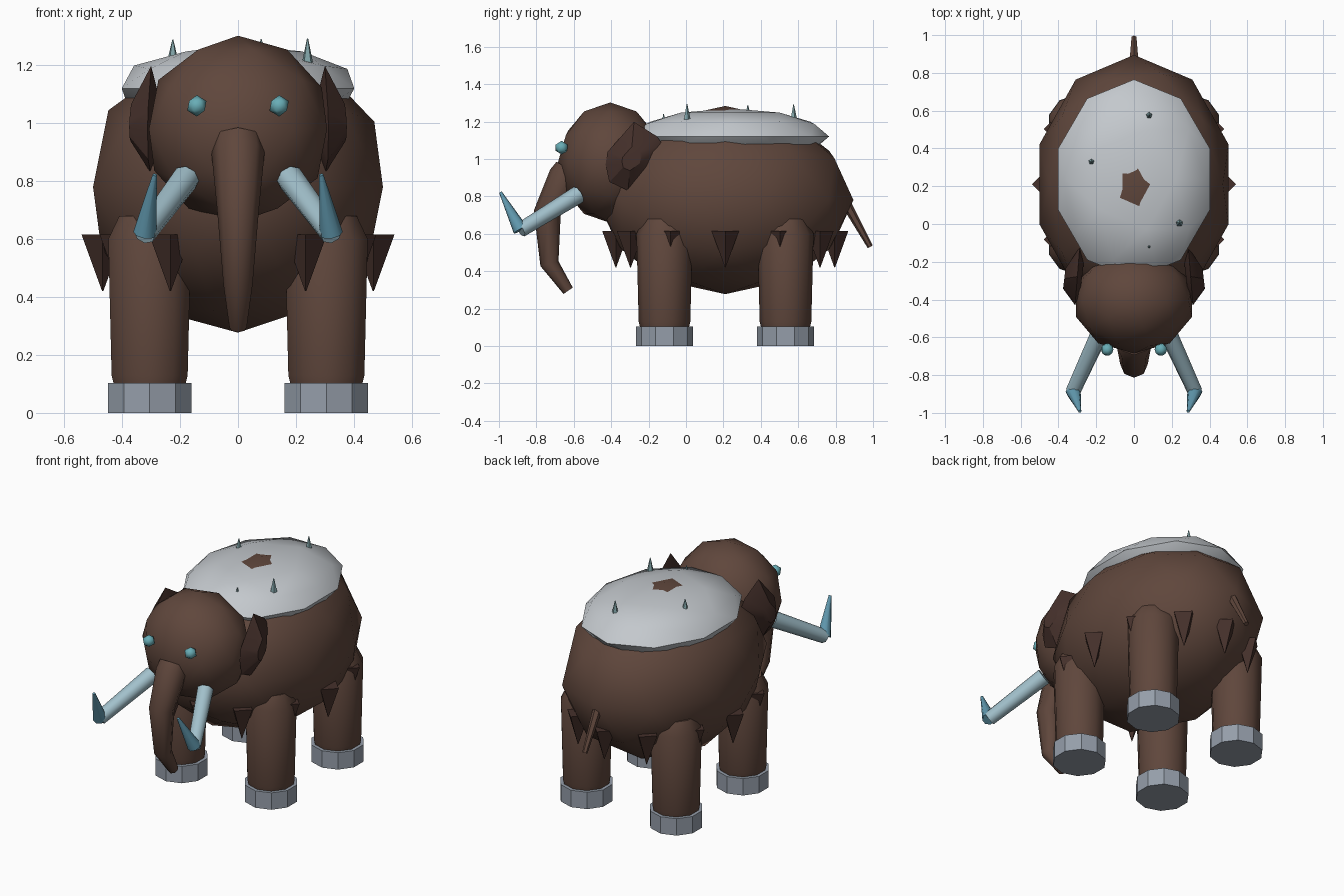
import bpy, bmesh
from math import sin, cos, pi, radians
from mathutils import Vector

if "Cube" in bpy.data.objects:
    bpy.data.objects.remove(bpy.data.objects["Cube"])


def material(name, rgb):
    m = bpy.data.materials.new(name)
    m.diffuse_color = (*rgb, 1)
    m.use_nodes = True
    m.node_tree.nodes["Principled BSDF"].inputs["Base Color"].default_value = m.diffuse_color
    return m


FUR = material("fur", (0.115, 0.062, 0.045))
DARK = material("dark_fur", (0.06, 0.03, 0.024))
FROST = material("frost", (0.55, 0.58, 0.61))
HOOF = material("hoof", (0.30, 0.34, 0.40))
IVORY = material("ivory", (0.36, 0.53, 0.60))
IVORY_TIP = material("ivory_tip", (0.12, 0.32, 0.43))
EYE = material("eye", (0.14, 0.42, 0.47))
ICE = material("ice", (0.22, 0.37, 0.39))


def finish(ob, name, mat, angle):
    ob.name = name
    ob.data.materials.append(mat)
    bpy.ops.object.select_all(action='DESELECT')
    ob.select_set(True)
    bpy.context.view_layer.objects.active = ob
    if angle:
        bpy.ops.object.shade_smooth_by_angle(angle=radians(angle))
    return ob


def from_bmesh(bm, name, mat, angle=0):
    bmesh.ops.recalc_face_normals(bm, faces=bm.faces)
    me = bpy.data.meshes.new(name)
    bm.to_mesh(me)
    bm.free()
    ob = bpy.data.objects.new(name, me)
    bpy.context.collection.objects.link(ob)
    return finish(ob, name, mat, angle)


def ball(name, loc, size, mat, sub=2, angle=40):
    bpy.ops.mesh.primitive_ico_sphere_add(subdivisions=sub, radius=1, location=loc)
    ob = bpy.context.object
    ob.scale = size
    bpy.ops.object.transform_apply(location=False, rotation=False, scale=True)
    return finish(ob, name, mat, angle)


def tube(name, path, radii, sides, mat, angle=50):
    """Closed tube through the path points with one radius per point."""
    pts = [Vector(p) for p in path]
    bm = bmesh.new()
    rings = []
    for i, (p, r) in enumerate(zip(pts, radii)):
        t = (pts[min(i + 1, len(pts) - 1)] - pts[max(i - 1, 0)]).normalized()
        side = (Vector((1, 0, 0)) - t * t.x).normalized()
        up = t.cross(side)
        rings.append([bm.verts.new(p + r * (side * cos(a) + up * sin(a)))
                      for a in (pi / 2 + 2 * pi * k / sides for k in range(sides))])
    for a, b in zip(rings, rings[1:]):
        for k in range(sides):
            n = (k + 1) % sides
            bm.faces.new((a[k], a[n], b[n], b[k]))
    bm.faces.new(rings[0])
    bm.faces.new(rings[-1])
    return from_bmesh(bm, name, mat, angle)


# Body, head and frosty back cover
ball("body", (0, 0.21, 0.78), (0.526, 0.685, 0.503), FUR)
ball("head", (0, -0.405, 0.98), (0.323, 0.28, 0.322), FUR)
ball("back_cover", (0, 0.237, 1.12), (0.422, 0.528, 0.15), FROST)

# Trunk and tail
tube("trunk", [(0, -0.62, 0.94), (0, -0.645, 0.90), (0, -0.742, 0.71), (0, -0.73, 0.44), (0, -0.63, 0.295)],
     [0.085, 0.092, 0.073, 0.05, 0.03], 8, FUR)
tube("tail", [(0, 0.84, 0.79), (0, 0.985, 0.53)], [0.028, 0.015], 6, FUR)

# Legs with hooves
for x in (-0.305, 0.305):
    for y, end in ((-0.115, "front"), (0.532, "rear")):
        tube(end + "_leg", [(x, y, 0.09), (x, y, 0.13), (x, y, 0.60), (x, y, 0.68)],
             [0.128, 0.138, 0.15, 0.11], 10, FUR)
        tube(end + "_hoof", [(x, y, 0), (x, y, 0.104)], [0.152, 0.152], 10, HOOF, 30)

# Ears, eyes and tusks on both sides
EAR = [(-0.278, 1.198), (-0.155, 1.12), (-0.123, 1.075), (-0.16, 0.94),
       (-0.31, 0.83), (-0.41, 0.877), (-0.43, 0.968), (-0.42, 1.037)]
for s in (-1, 1):
    bm = bmesh.new()
    for y, z in EAR:
        bm.verts.new((s * (0.30 - 0.08 * (y + 0.28)), y, z))
        for x, f in ((0.368, 0.35), (0.275, 0.55)):
            cy, cz = -0.29 + f * (y + 0.28), 1.0 + f * (z - 1.01)
            bm.verts.new((s * (x - 0.12 * (cy + 0.28)), cy, cz))
    bmesh.ops.convex_hull(bm, input=bm.verts)
    from_bmesh(bm, "ear", DARK, 30)
    ball("eye", (s * 0.142, -0.665, 1.06), (0.037, 0.037, 0.037), EYE, 1, 50)
    elbow = (s * 0.322, -0.885, 0.62)
    tube("tusk", [(s * 0.18, -0.575, 0.81), elbow], [0.048, 0.04], 8, IVORY)
    tube("tusk_tip", [elbow, (s * 0.287, -0.992, 0.822)], [0.04, 0.008], 8, IVORY_TIP)

# Ice spikes on the back
for x, y, base, tip in ((0.24, 0.005, 1.19, 1.293), (-0.225, 0.33, 1.20, 1.288),
                        (0.08, 0.575, 1.19, 1.29), (0.08, -0.12, 1.14, 1.24)):
    tube("ice_spike", [(x, y, base), (x, y, tip)], [0.024, 0.002], 5, ICE, 30)

# Fur tufts hanging round the belly
for k in range(12):
    a = 2 * pi * k / 12
    x, y = 0.467 * cos(a), 0.21 + 0.585 * sin(a)
    tube("fur_tuft", [(x, y, 0.615), (x, y, 0.42)], [0.073, 0.002], 4, DARK, 30)
